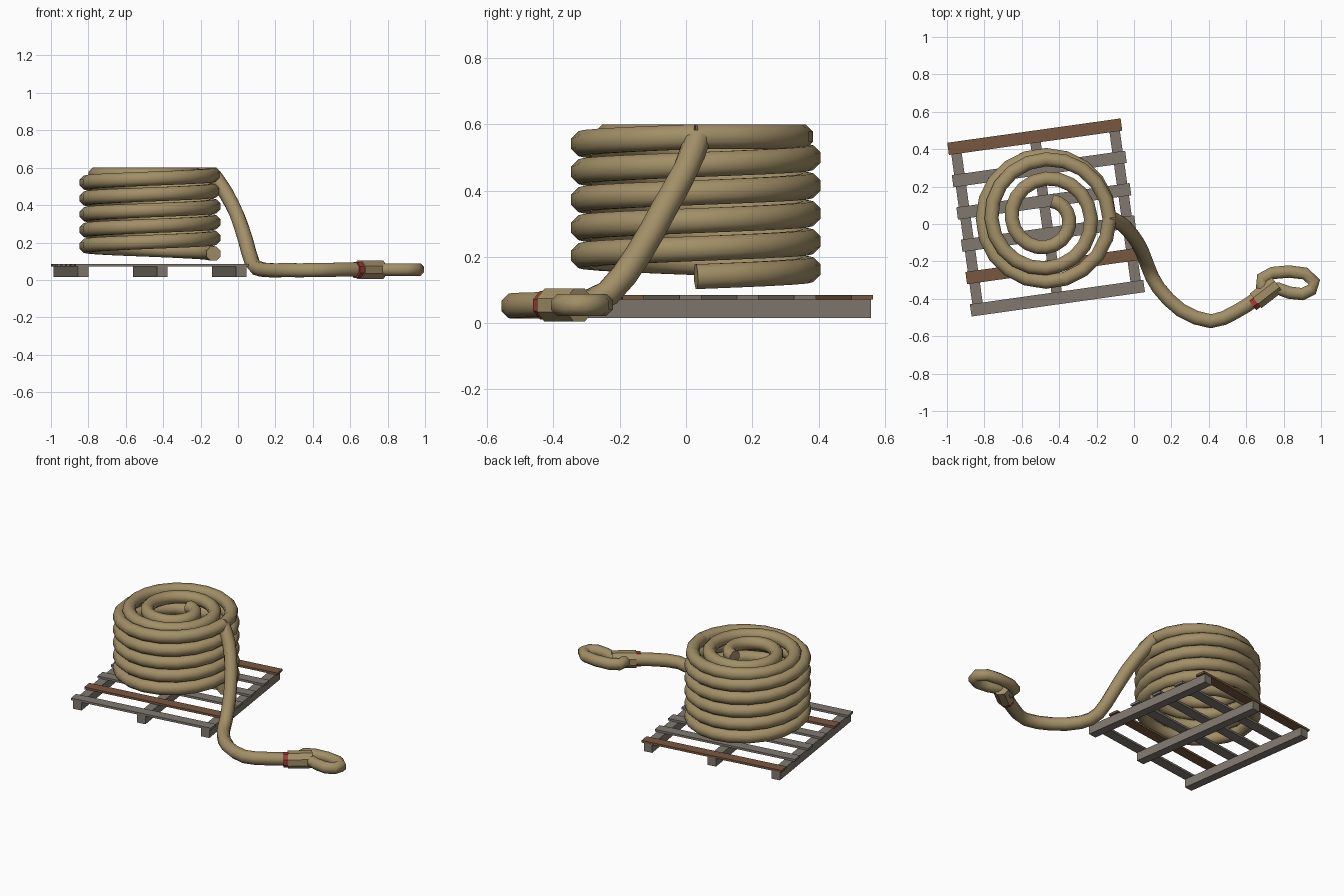
import bpy, bmesh, math
from mathutils import Vector, Matrix

if "Cube" in bpy.data.objects:
    bpy.data.objects.remove(bpy.data.objects["Cube"])


def material(name, rgb):
    m = bpy.data.materials.new(name)
    m.diffuse_color = (*rgb, 1)
    m.use_nodes = True
    m.node_tree.nodes["Principled BSDF"].inputs["Base Color"].default_value = m.diffuse_color
    return m


ROPE = material("tan_rope", (0.36, 0.275, 0.135))
GREY = material("weathered_wood", (0.215, 0.19, 0.16))
BROWN = material("brown_wood", (0.19, 0.097, 0.05))
RED = material("red_band", (0.35, 0.045, 0.035))


def add_object(name, bm, mat, smooth=False):
    bmesh.ops.recalc_face_normals(bm, faces=bm.faces)
    me = bpy.data.meshes.new(name)
    bm.to_mesh(me)
    bm.free()
    me.materials.append(mat)
    ob = bpy.data.objects.new(name, me)
    bpy.context.collection.objects.link(ob)
    if smooth:
        bpy.ops.object.select_all(action='DESELECT')
        ob.select_set(True)
        bpy.context.view_layer.objects.active = ob
        bpy.ops.object.shade_smooth_by_angle(angle=math.radians(60))
    return ob


def sweep(name, pts, r, mat, sides=8, smooth=True, phase=0.5):
    """Sweep a round section along a path, keeping the section upright."""
    pts = [Vector(p) for p in pts]
    bm = bmesh.new()
    rings = []
    for i, p in enumerate(pts):
        t = (pts[min(i + 1, len(pts) - 1)] - pts[max(i - 1, 0)]).normalized()
        side = t.cross(Vector((0, 0, 1))).normalized()
        up = side.cross(t)
        ring = []
        for k in range(sides):
            a = 2 * math.pi * (k + phase) / sides
            ring.append(bm.verts.new(p + side * r * math.cos(a) + up * r * math.sin(a)))
        rings.append(ring)
    for a, b in zip(rings, rings[1:]):
        for k in range(sides):
            n = (k + 1) % sides
            bm.faces.new((a[k], a[n], b[n], b[k]))
    bm.faces.new(rings[0])
    bm.faces.new(rings[-1])
    return add_object(name, bm, mat, smooth)


def rounded(pts, n=2):
    """Catmull-Rom path through the points."""
    P = [Vector(p) for p in pts]
    P = [2 * P[0] - P[1]] + P + [2 * P[-1] - P[-2]]
    out = []
    for a, b, c, d in zip(P, P[1:], P[2:], P[3:]):
        for i in range(n):
            t = i / n
            out.append(0.5 * (2 * b + (c - a) * t + (2 * a - 5 * b + 4 * c - d) * t * t
                              + (3 * b - a - 3 * c + d) * t ** 3))
    return out + [P[-2]]


# Pallet, turned 8 degrees
PALLET = Matrix.Translation((-0.47, 0.035, 0)) @ Matrix.Rotation(math.radians(8), 4, 'Z')


def board(name, centre, size, mat):
    bm = bmesh.new()
    bmesh.ops.create_cube(bm, size=1, matrix=PALLET @ Matrix.Translation(centre) @ Matrix.Diagonal((*size, 1)))
    add_object(name, bm, mat)


for i in range(3):
    board(f"stringer_{i}", ((i - 1) * 0.427, 0, 0.043), (0.056, 0.93, 0.055), GREY)
for i in range(6):
    board(f"slat_{i}", (0, 0.436 - i * 0.1744, 0.0775), (0.936, 0.066, 0.014),
          BROWN if i in (0, 4) else GREY)

# Stacked coil and the flat spiral on top
CX, CY, R, SEG = -0.47, 0.03, 0.339, 20


def polar(turn, r, z):
    a = 2 * math.pi * turn
    return (CX + r * math.cos(a), CY + r * math.sin(a), z)


sweep("stacked_coil", [polar(i / SEG, R, 0.14 + 0.0845 * i / SEG) for i in range(5 * SEG + 1)], 0.0405, ROPE)
sweep("top_spiral", [polar(t, R - 0.09 * t - 0.009 * t * t, 0.5625)
                     for t in (i / SEG for i in range(45))], 0.0405, ROPE)

# Loose tail falling to the ground
tail = [(-0.13, 0.035, 0.56), (-0.065, 0.0, 0.465), (-0.005, -0.065, 0.347), (0.04, -0.14, 0.214),
        (0.077, -0.235, 0.09), (0.13, -0.34, 0.055), (0.25, -0.46, 0.052), (0.41, -0.52, 0.052),
        (0.54, -0.472, 0.055), (0.64, -0.41, 0.056), (0.68, -0.382, 0.056)]
sweep("rope_tail", rounded(tail), 0.0405, ROPE)

# Red band and splice sleeve
sweep("red_whipping", [(0.628, -0.427, 0.054), (0.655, -0.407, 0.054)], 0.046, RED, smooth=False)
sweep("splice_sleeve", [(0.65, -0.411, 0.054), (0.765, -0.322, 0.054)], 0.054, ROPE, smooth=False)

# Eye loop
loop = [(0.72, -0.355, 0.055), (0.77, -0.345, 0.055), (0.83, -0.367, 0.055), (0.9, -0.375, 0.055), (0.948, -0.352, 0.055),
        (0.964, -0.31, 0.055), (0.915, -0.265, 0.055), (0.83, -0.254, 0.055), (0.74, -0.262, 0.055),
        (0.685, -0.29, 0.055), (0.683, -0.335, 0.055), (0.71, -0.365, 0.055)]
sweep("eye_loop", loop, 0.036, ROPE)
